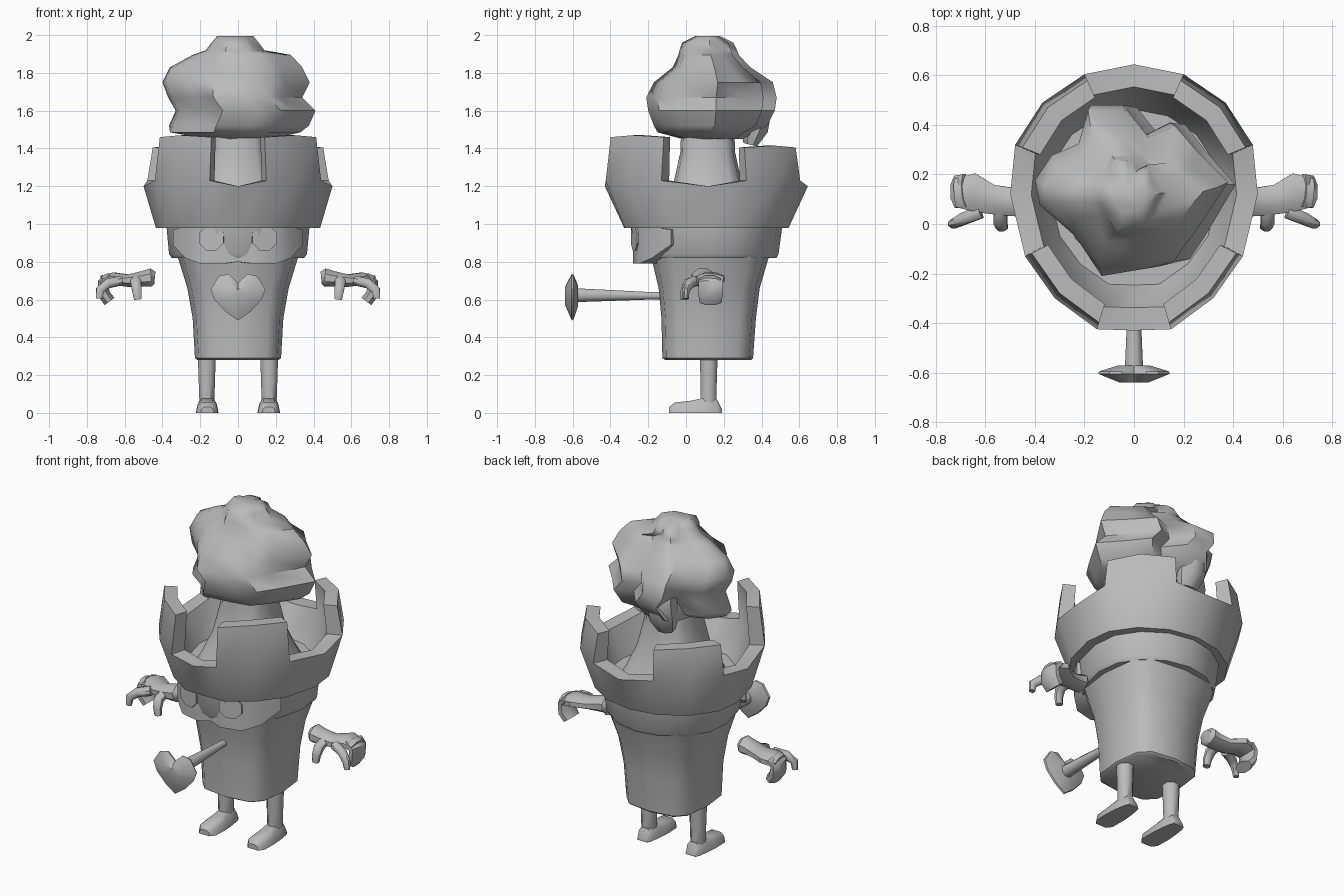
import bpy, bmesh, math
from mathutils import Vector

cube = bpy.data.objects.get("Cube")
if cube:
    bpy.data.objects.remove(cube, do_unlink=True)

CY = 0.11  # depth of the body axis

grey = bpy.data.materials.new("plain grey")
grey.use_nodes = True
tone = (0.5, 0.5, 0.5, 1)
grey.diffuse_color = tone
grey.node_tree.nodes["Principled BSDF"].inputs["Base Color"].default_value = tone


def make(name, verts, faces, angle=40):
    bm = bmesh.new()
    vs = [bm.verts.new(v) for v in verts]
    for f in faces:
        bm.faces.new([vs[i] for i in f])
    bmesh.ops.recalc_face_normals(bm, faces=bm.faces)
    mesh = bpy.data.meshes.new(name)
    bm.to_mesh(mesh)
    bm.free()
    mesh.materials.append(grey)
    ob = bpy.data.objects.new(name, mesh)
    bpy.context.collection.objects.link(ob)
    bpy.ops.object.select_all(action='DESELECT')
    ob.select_set(True)
    bpy.context.view_layer.objects.active = ob
    bpy.ops.object.shade_smooth_by_angle(angle=math.radians(angle))
    return ob


def loft(name, rings, angle=40):
    """Skin a stack of equal rings and cap both ends."""
    n = len(rings[0])
    verts = [p for r in rings for p in r]
    faces = [(k * n + i, k * n + (i + 1) % n, (k + 1) * n + (i + 1) % n, (k + 1) * n + i)
             for k in range(len(rings) - 1) for i in range(n)]
    last = (len(rings) - 1) * n
    faces += [tuple(range(n)), tuple(range(last, last + n))]
    return make(name, verts, faces, angle)


def soft_square(hx, y0, y1, z, n=12):
    pts = []
    for i in range(n):
        a = 2 * math.pi * i / n
        c, s = math.cos(a), math.sin(a)
        u = math.copysign(abs(c) ** 0.6, c) if abs(c) > 0.01 else 0
        v = math.copysign(abs(s) ** 0.6, s) if abs(s) > 0.01 else 0
        pts.append((hx * u, (y0 + y1) / 2 + (y1 - y0) / 2 * v, z))
    return pts


def tube(name, path, n=8, angle=45):
    """Path of (point, half width, half thickness)."""
    pts = [Vector(p[0]) for p in path]
    rings = []
    for i, (_, a, b) in enumerate(path):
        t = (pts[min(i + 1, len(pts) - 1)] - pts[max(i - 1, 0)]).normalized()
        side = Vector((0, 1, 0))
        side = (side - t * side.dot(t))
        side = side.normalized() if side.length > 0.2 else Vector((1, 0, 0))
        up = t.cross(side)
        rings.append([pts[i] + side * a * math.cos(2 * math.pi * (k + .5) / n)
                      + up * b * math.sin(2 * math.pi * (k + .5) / n) for k in range(n)])
    return loft(name, rings, angle)


# Sixteen-sided outline shared by the crown and the head band
half = [(0, -.43), (.15, -.425), (.32, -.30), (.44, -.13), (.5, .12),
        (.48, .32), (.37, .49), (.2, .605), (0, .645)]
outline = half + [(-x, y) for x, y in half[-2:0:-1]]


def band(sx, sy, z):
    return [(x * sx, CY + (y - CY) * sy, z) for x, y in outline]


# Body, head band and the flared column inside the crown
loft("body", [soft_square(.215, -.11, .345, .28), soft_square(.228, -.125, .355, .29),
              soft_square(.24, -.13, .37, .5), soft_square(.268, -.145, .39, .66),
              soft_square(.32, -.185, .44, .83)])
loft("head_band", [band(.7, .69, .82), band(.73, .71, .84), band(.76, .75, 1.0)])
loft("column", [soft_square(h, CY + .005 - h, CY + .005 + h, z)
                for h, z in ((.28, 1.0), (.23, 1.1), (.18, 1.22), (.145, 1.38), (.14, 1.52))])

# Crown: bowl with four raised battlements on the diagonals
N = 16
levels = [band(.87, .81, .98), band(1, 1, 1.2), band(.83, .83, 1.2),
          band(.68, .66, 1.04), band(.94, .95, 1.46), band(.79, .81, 1.46)]
verts, faces = [], []
for lv, ring in enumerate(levels):
    for k, (x, y, z) in enumerate(ring):
        if lv in (1, 2) and k % 4:
            z += .03
        if lv > 3 and y > CY:
            z -= .055
        if lv > 3 and k % 4 == 2:
            z += .01
        verts.append((x, y, z))


def strip(a, b, k):
    j = (k + 1) % N
    faces.append((a * N + k, a * N + j, b * N + j, b * N + k))


for k in range(N):
    strip(0, 1, k)
    strip(2, 3, k)
    if k % 4 in (1, 2):
        strip(1, 4, k)
        strip(4, 5, k)
        strip(5, 2, k)
    else:
        strip(1, 2, k)
    if k % 4 in (1, 3):
        faces.append(tuple(lv * N + k for lv in (1, 4, 5, 2)))
faces += [tuple(range(N)), tuple(range(3 * N, 4 * N))]
make("crown", verts, faces, 38)

# Lumpy hair: one wavy outline fitted to a width and depth at each height
lumps = [(-.40, .17), (-.33, .28), (-.22, .33), (-.18, .48), (-.03, .48), (.07, .36),
         (.18, .41), (.27, .30), (.40, .16), (.27, -.05), (.2, -.15), (.07, -.18),
         (-.13, -.21), (-.25, -.05), (-.38, .06)]
rings = []
for z, x0, x1, y0, y1 in ((1.45, -.15, .17, -.02, .30), (1.485, -.36, .33, -.15, .36),
                          (1.52, -.365, .375, -.17, .43), (1.60, -.33, .41, -.2, .47),
                          (1.67, -.37, .34, -.21, .48), (1.75, -.40, .38, -.17, .46),
                          (1.83, -.36, .34, -.07, .34), (1.895, -.24, .28, -.04, .28),
                          (1.92, -.17, .14, -.035, .27), (1.96, -.14, .11, -.02, .25),
                          (1.995, -.11, .08, .05, .18)):
    rings.append([(x0 + (x + .40) / .80 * (x1 - x0), y0 + (y + .21) / .69 * (y1 - y0), z)
                  for x, y in lumps])
loft("hair", rings, 50)
tube("hair_back_lobe", [((-.1, .34, 1.42), .04, .06), ((-.1, .36, 1.5), .08, .09),
                        ((-.1, .38, 1.62), .085, .09), ((-.1, .33, 1.74), .06, .07)])

# Face mask wrapped around the front of the head band
cols = [(0, -.26, .80, .985), (.08, -.28, .79, .985), (.2, -.25, .79, .985),
        (.28, -.18, .82, .985), (.345, -.08, .89, .97)]
cols = [(-x, y, a, b) for x, y, a, b in cols[:0:-1]] + cols
loft("face_mask", [[(x, y, a), (x, y, b), (x * .8, CY + (y - CY) * .75, b),
                    (x * .8, CY + (y - CY) * .75, a)] for x, y, a, b in cols], 35)

# Heart on a stalk
tube("stalk", [((0, -.08, .62), .02, .02), ((0, -.2, .62), .022, .022),
               ((0, -.59, .623), .04, .04)])
heart = [(0, .69), (.05, .735), (.10, .725), (.145, .655), (.125, .60), (.065, .535), (0, .49)]
heart += [(-x, z) for x, z in heart[-2:0:-1]]
loft("heart", [[(x * s, y, .625 + (z - .625) * s) for x, z in heart]
               for y, s in ((-.572, .45), (-.595, .97), (-.605, 1), (-.64, .4))], 40)

for side, s in (("left", 1), ("right", -1)):
    # Eye plate, turned slightly outward
    eye = [(s * (.14 + .07 * math.cos(a)), -.267 + .25 * .07 * math.cos(a),
            .925 + .07 * math.sin(a)) for a in [math.pi / 4 * (i + .5) for i in range(8)]]
    loft(side + "_eye", [eye, [(x + s * .002, y - .009, z) for x, y, z in eye]], 30)

    # Leg and wedge shoe
    tube(side + "_leg", [((s * .165, .12, .04), .045, .042), ((s * .165, .12, .15), .046, .046),
                         ((s * .165, .12, .32), .052, .052)])
    shoe = []
    for y, w, top in ((-.09, .035, .03), (-.06, .058, .055), (.03, .06, .065),
                      (.1, .055, .08), (.165, .045, .07), (.19, .035, .02)):
        shoe.append([(s * .163 - w, y, 0), (s * .163 + w, y, 0),
                     (s * .163 + w * .85, y, top * .7), (s * .163 + w * .5, y, top),
                     (s * .163 - w * .5, y, top), (s * .163 - w * .85, y, top * .7)])
    loft(side + "_shoe", shoe, 45)

    # Floating hand: wrist and palm, curled fingers, forefinger, thumb
    parts = {
        "palm": [((.44, .09, .715), .045, .035), ((.46, .09, .717), .065, .052),
                 ((.50, .09, .71), .062, .045), ((.58, .10, .70), .065, .035),
                 ((.655, .13, .71), .082, .036), ((.72, .125, .695), .062, .035)],
        "fingers": [((.68, .135, .72), .072, .025), ((.715, .13, .69), .07, .03),
                    ((.71, .13, .63), .07, .035), ((.68, .13, .59), .062, .035)],
        "forefinger": [((.62, .05, .70), .03, .028), ((.69, .02, .685), .026, .028),
                       ((.73, .0, .65), .02, .025), ((.735, .0, .605), .016, .018)],
        "thumb": [((.54, .06, .70), .03, .03), ((.54, .01, .685), .03, .03),
                  ((.535, -.01, .64), .022, .026), ((.53, -.01, .60), .02, .022)],
    }
    for part, path in parts.items():
        tube(side + "_" + part, [((s * p[0], p[1], p[2]), a, b) for p, a, b in path])
